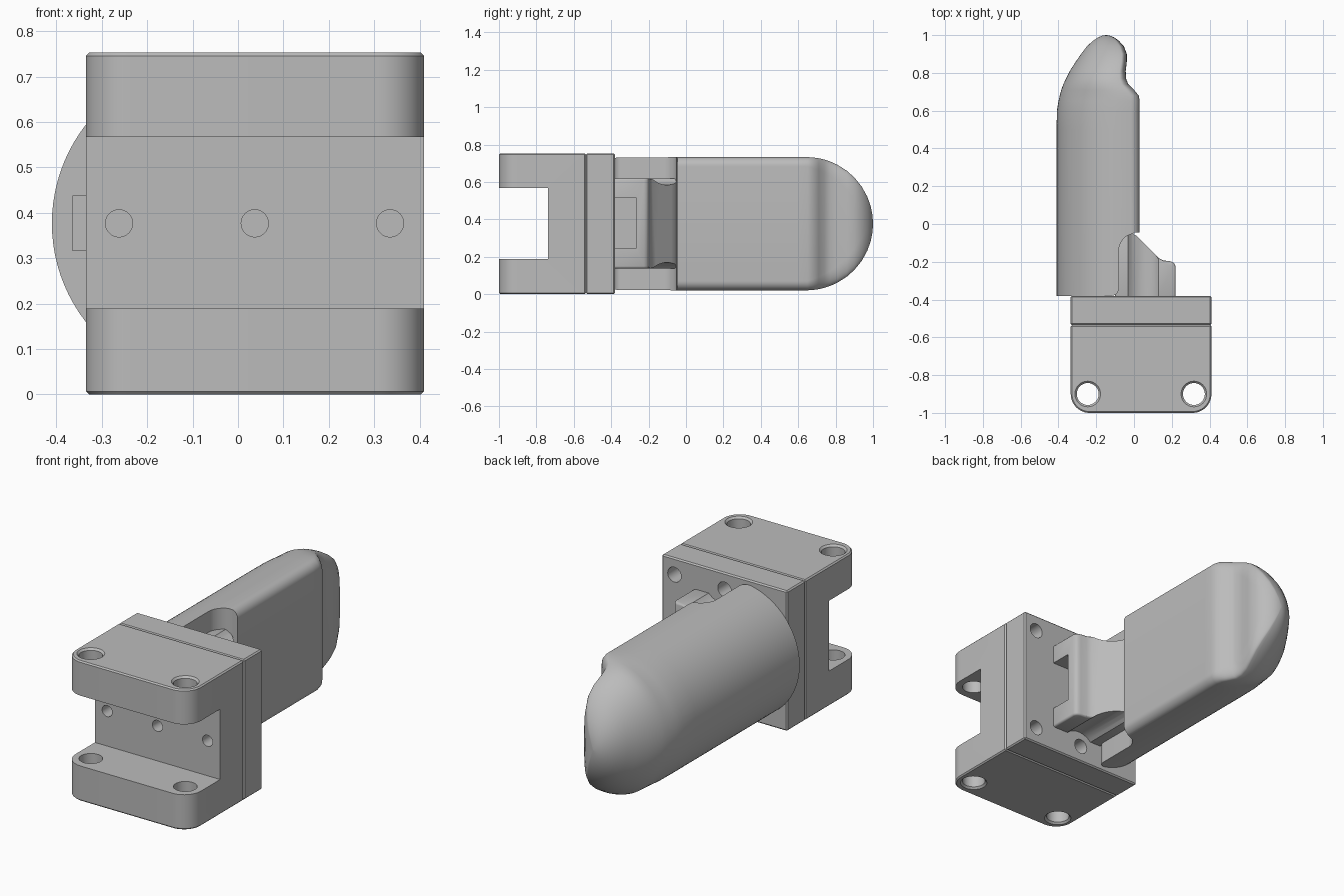
import bpy, bmesh, math
from mathutils import Vector

cube = bpy.data.objects.get("Cube")
if cube:
    bpy.data.objects.remove(cube, do_unlink=True)

grey = bpy.data.materials.new("plain grey")
grey.use_nodes = True
COLOUR = (0.5, 0.5, 0.5, 1)
grey.diffuse_color = COLOUR
grey.node_tree.nodes["Principled BSDF"].inputs["Base Color"].default_value = COLOUR

MID_X, MID_Z = 0.037, 0.377


def skin(name, rings):
    """Closed solid from a list of equal-length rings of points."""
    bm = bmesh.new()
    loops = [[bm.verts.new(p) for p in ring] for ring in rings]
    for a, b in zip(loops, loops[1:]):
        for i in range(len(a)):
            j = (i + 1) % len(a)
            bm.faces.new((a[i], a[j], b[j], b[i]))
    bm.faces.new(loops[0])
    bm.faces.new(loops[-1])
    bmesh.ops.recalc_face_normals(bm, faces=bm.faces)
    mesh = bpy.data.meshes.new(name)
    bm.to_mesh(mesh)
    bm.free()
    mesh.materials.append(grey)
    ob = bpy.data.objects.new(name, mesh)
    bpy.context.collection.objects.link(ob)
    return ob


def prism(name, outline, low, high):
    return skin(name, [[(x, y, z) for x, y in outline] for z in (low, high)])


def box(name, x0, x1, y0, y1, z0, z1):
    return prism(name, [(x0, y0), (x1, y0), (x1, y1), (x0, y1)], z0, z1)


def rod(centre, axis, r0, r1, length, sides=32):
    """Round cutter, tapered when the radii differ."""
    axis = Vector(axis)
    u = axis.orthogonal().normalized()
    v = axis.cross(u)
    rings = []
    for r, d in ((r0, 0), (r1, length)):
        c = Vector(centre) + axis * d
        rings.append([c + r * (u * math.cos(math.tau * i / sides) + v * math.sin(math.tau * i / sides))
                      for i in range(sides)])
    return skin("cutter", rings)


def apply_mod(ob, kind, **settings):
    mod = ob.modifiers.new(kind.lower(), kind)
    for key, value in settings.items():
        setattr(mod, key, value)
    bpy.context.view_layer.objects.active = ob
    bpy.ops.object.modifier_apply(modifier=mod.name)


def bevel(ob, width, segments=1):
    apply_mod(ob, "BEVEL", width=width, segments=segments, limit_method="ANGLE", angle_limit=math.radians(40))


def cut(ob, cutter):
    apply_mod(ob, "BOOLEAN", object=cutter, operation="DIFFERENCE", solver="EXACT")
    bpy.data.objects.remove(cutter, do_unlink=True)


def smooth(ob, angle=30):
    bpy.ops.object.select_all(action="DESELECT")
    ob.select_set(True)
    bpy.context.view_layer.objects.active = ob
    bpy.ops.object.shade_smooth_by_angle(angle=math.radians(angle))


def arc(cx, cy, r, start, end, steps=12):
    angles = [math.radians(start + (end - start) * i / steps) for i in range(steps + 1)]
    return [(cx + r * math.cos(a), cy + r * math.sin(a)) for a in angles]


# Clevis block with rounded front corners
LEFT, RIGHT, TOP = -0.335, 0.41, 0.753
R = 0.1
outline = arc(LEFT + R, -1 + R, R, 180, 270) + arc(RIGHT - R, -1 + R, R, 270, 360)
outline += [(RIGHT, -0.535), (LEFT, -0.535)]
block = prism("clevis_block", outline, 0, TOP)
bevel(block, 0.007)
cut(block, box("cutter", -0.6, 0.6, -1.2, -0.737, 0.189, 0.567))
for x in (-0.245, 0.317):
    cut(block, rod((x, -0.9, -0.1), (0, 0, 1), 0.058, 0.058, 1))
    cut(block, rod((x, -0.9, TOP + 0.01), (0, 0, -1), 0.078, 0.058, 0.02))
    cut(block, rod((x, -0.9, -0.01), (0, 0, 1), 0.078, 0.058, 0.02))
for x in (-0.262, MID_X, 0.335):
    cut(block, rod((x, -0.8, MID_Z), (0, 1, 0), 0.03, 0.03, 0.18))
smooth(block)

# Mounting plate with screw holes in its back face
plate = box("mounting_plate", LEFT, RIGHT, -0.535, -0.38, 0, TOP)
bevel(plate, 0.007)
for x in (MID_X, 0.335):
    for side in (-1, 1):
        cut(plate, rod((x, -0.3, MID_Z + side * 0.287), (0, -1, 0), 0.04, 0.04, 0.2))
smooth(plate)

# Finger: D-shaped sections (y, rounded back x, flat front x) closing to a round tip
STATIONS = [
    (-0.38, -0.41, 0.03), (0.5, -0.41, 0.03), (0.6, -0.408, 0.03), (0.65, -0.4, 0.03),
    (0.68, -0.393, 0.025), (0.71, -0.385, 0), (0.74, -0.374, -0.03), (0.77, -0.36, -0.042),
    (0.81, -0.34, -0.044), (0.86, -0.308, -0.038), (0.9, -0.28, -0.038), (0.94, -0.25, -0.053),
    (0.97, -0.217, -0.08), (0.988, -0.19, -0.105), (0.997, -0.168, -0.128), (1, -0.15, -0.146),
]
HALF = 0.356


def section(y, back, front):
    h = math.sqrt(max(HALF ** 2 - max(y - 1 + HALF, 0) ** 2, 1e-5))
    centre = front - 0.182 * (front - back)
    rx = 0.6 * (front - centre)
    rz = min(0.05 + 0.25 * max(y - 0.65, 0), 0.8 * h)
    upper = []
    for i in range(9):
        a = math.pi / 2 * i / 8
        upper.append((front - rx + rx * math.cos(a), h - rz + rz * math.sin(a)))
    for i in range(25):
        a = math.pi / 2 * (1 + i / 24)
        upper.append((centre + (centre - back) * math.cos(a), h * math.sin(a)))
    lower = [(x, -z) for x, z in reversed(upper[:-1])]
    return [(x, y, MID_Z + z) for x, z in upper + lower]


finger = skin("finger", [section(*s) for s in STATIONS])
# Recess beside the hook, with a round inner corner and a flared foot
recess = [(0.3, -0.5), (0.3, -0.045), (0.0, -0.045)]
recess += arc(0.01, -0.14, 0.09, 95, 180) + arc(-0.12, -0.34, 0.04, 0, -90, 6) + [(-0.12, -0.5)]
cut(finger, prism("cutter", recess, -0.2, 1))
# Pocket in the foot of the finger
cut(finger, box("cutter", -0.365, -0.25, -0.5, -0.3, 0.317, 0.437))
smooth(finger, 35)

# Hook between plate and finger, sloped towards the finger, with a waist and a slot
profile = [(-0.1, -0.39), (0.22, -0.39), (0.22, -0.225), (0.212, -0.205), (0.19, -0.197),
           (0.155, -0.193), (0.13, -0.18), (0.01, -0.06), (-0.01, -0.05), (-0.1, -0.05)]
hook = prism("hook", profile, 0.138, 0.62)
bevel(hook, 0.012, 3)
cut(hook, box("cutter", -0.02, 0.5, -0.5, -0.265, 0.247, 0.515))
for z in (0.06, 0.694):
    cut(hook, rod((0.05, -0.6, z), (0, 1, 0), 0.11, 0.11, 0.7))
smooth(hook)
